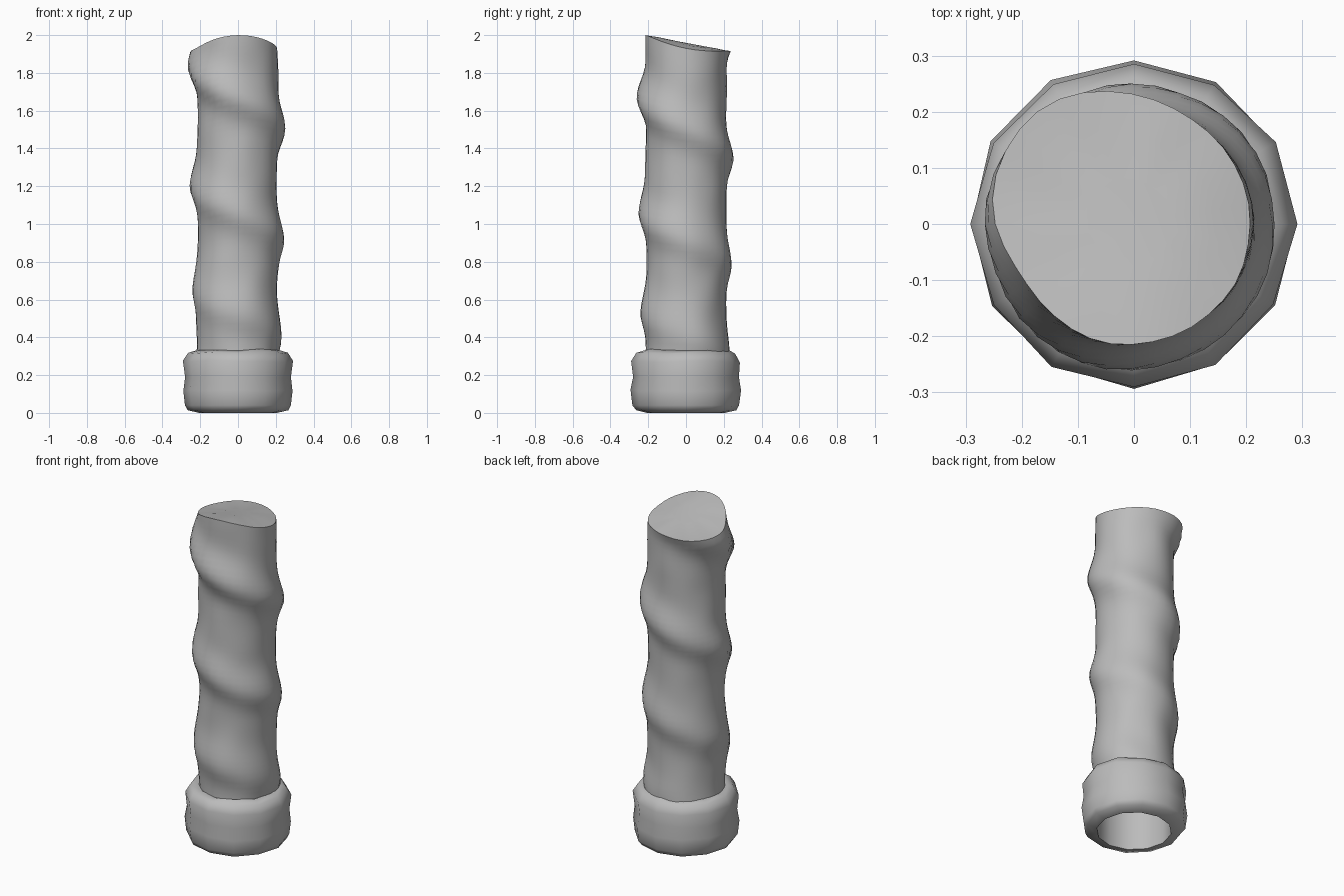
import bpy, bmesh, math
from mathutils import Vector, noise

cube = bpy.data.objects.get("Cube")
if cube:
    bpy.data.objects.remove(cube)

# Single stone-grey material
stone = bpy.data.materials.new("stone_grey")
stone.use_nodes = True
GREY = (0.5, 0.5, 0.5, 1)
stone.diffuse_color = GREY
stone.node_tree.nodes["Principled BSDF"].inputs["Base Color"].default_value = GREY


def loft(bm, rows):
    """Skin quads between successive closed rows of points."""
    loops = [[bm.verts.new(p) for p in row] for row in rows]
    for a, b in zip(loops, loops[1:]):
        n = len(a)
        for i in range(n):
            j = (i + 1) % n
            bm.faces.new((a[i], a[j], b[j], b[i]))
    return loops


def finish(bm, name, angle):
    mesh = bpy.data.meshes.new(name)
    bm.to_mesh(mesh)
    bm.free()
    obj = bpy.data.objects.new(name, mesh)
    bpy.context.collection.objects.link(obj)
    mesh.materials.append(stone)
    bpy.ops.object.select_all(action="DESELECT")
    obj.select_set(True)
    bpy.context.view_layer.objects.active = obj
    bpy.ops.object.shade_smooth_by_angle(angle=math.radians(angle))
    return obj


def ridge(angle, z):
    """Height of the winding ridge; its pitch and size shrink downward."""
    total = 0
    first = ((angle - math.pi) / math.tau) % 1
    for k in range(-1, 4):
        t = first + k
        d = z - (1.83 - 0.67 * t + 0.04 * t * t)
        width = 0.12 if d > 0 else 0.09
        total += (0.05 - 0.011 * max(t, 0)) * math.exp(-(d / width) ** 2)
    return total


def top_height(x, y):
    """Slanted, slightly crowned broken top."""
    return 1.958 - 0.19 * y - 0.7 * (x - 0.02) ** 2


def shaft_point(angle, f):
    c, s = math.cos(angle), math.sin(angle)
    z = 0.1 + f * (top_height(0.22 * c, 0.22 * s) - 0.1)
    r = 0.212 + ridge(angle, z)
    r += 0.008 * noise.noise(Vector((c * 1.5, s * 1.5, z * 5)))
    return Vector((r * c - 0.004, r * s, z))


# Twisted shaft, hollow below, closed by the slanted top
SIDES, ROWS = 36, 56
bm = bmesh.new()
rows = [[shaft_point(math.tau * i / SIDES, k / ROWS) for i in range(SIDES)]
        for k in range(ROWS + 1)]
loops = loft(bm, rows)
rim = loops[-1]
previous = rim
for scale in (0.7, 0.35):
    inner = []
    for v in rim:
        x, y = v.co.x * scale, v.co.y * scale
        dip = 0.006 * noise.noise(Vector((x * 12, y * 12, 3)))
        inner.append(bm.verts.new((x, y, top_height(x, y) + dip)))
    for i in range(SIDES):
        j = (i + 1) % SIDES
        bm.faces.new((previous[i], previous[j], inner[j], inner[i]))
    previous = inner
bm.faces.new(previous)
finish(bm, "twisted_shaft", 45)

# Twelve-sided collar with two soft bulges and an open underside
bm = bmesh.new()
profile = [(0.208, 0.34), (0.205, 0.0), (0.265, 0.014), (0.282, 0.04),
           (0.292, 0.12), (0.280, 0.19), (0.288, 0.27), (0.262, 0.315),
           (0.225, 0.333), (0.208, 0.325)]
rows = []
for k, (r, z) in enumerate(profile):
    row = []
    for i in range(12):
        a = math.tau * i / 12
        wobble = noise.noise(Vector((math.cos(a) * 2, math.sin(a) * 2, k * 0.4)))
        rr = r + (0.008 * wobble if 1 < k < 8 else 0)
        zz = z + (0.012 * wobble if 3 < k < 9 else 0)
        row.append((rr * math.cos(a), rr * math.sin(a), zz))
    rows.append(row)
loft(bm, rows)
bmesh.ops.recalc_face_normals(bm, faces=bm.faces)
finish(bm, "base_collar", 50)
